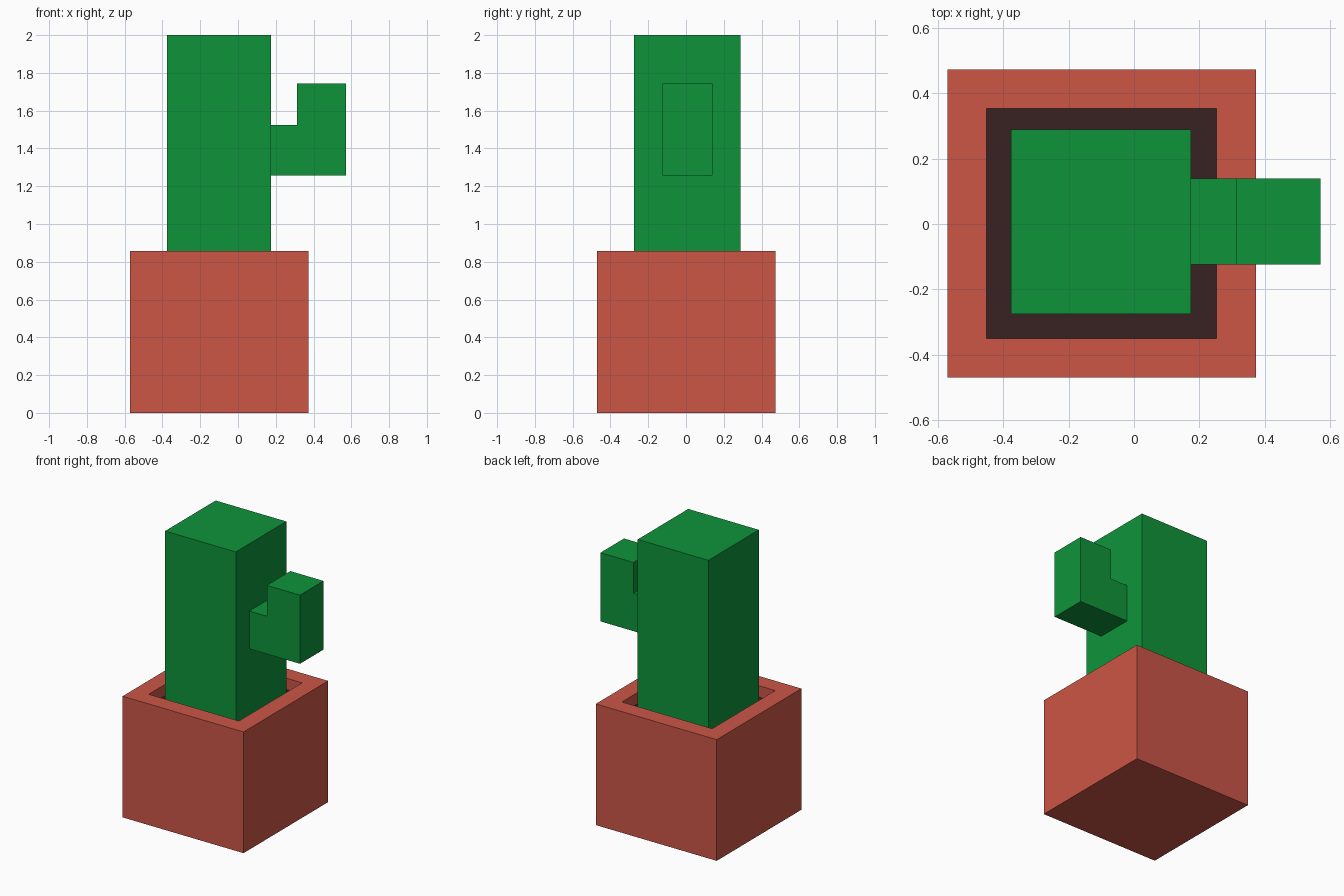
import bpy, bmesh

if "Cube" in bpy.data.objects:
    bpy.data.objects.remove(bpy.data.objects["Cube"])


def material(name, rgb):
    m = bpy.data.materials.new(name)
    m.diffuse_color = (*rgb, 1)
    m.use_nodes = True
    m.node_tree.nodes["Principled BSDF"].inputs["Base Color"].default_value = m.diffuse_color
    return m


TERRACOTTA = material("terracotta", (0.597, 0.093, 0.061))
SOIL = material("dark soil", (0.04, 0.016, 0.016))
GREEN = material("cactus green", (0.0044, 0.296, 0.042))


def prism(name, profile, y0, y1, mats, edit=None):
    """Extrude an (x, z) profile from y0 to y1."""
    bm = bmesh.new()
    face = bm.faces.new([bm.verts.new((x, y0, z)) for x, z in profile])
    new = bmesh.ops.extrude_face_region(bm, geom=[face])["geom"]
    verts = [v for v in new if isinstance(v, bmesh.types.BMVert)]
    bmesh.ops.translate(bm, verts=verts, vec=(0, y1 - y0, 0))
    bmesh.ops.recalc_face_normals(bm, faces=bm.faces)
    if edit:
        edit(bm)
    mesh = bpy.data.meshes.new(name)
    bm.to_mesh(mesh)
    bm.free()
    for m in mats:
        mesh.materials.append(m)
    obj = bpy.data.objects.new(name, mesh)
    bpy.context.collection.objects.link(obj)
    return obj


def rect(x0, x1, z0, z1):
    return [(x0, z0), (x1, z0), (x1, z1), (x0, z1)]


RIM, SOIL_DEPTH, POT_TOP = 0.17, 0.08, 0.856


def hollow(bm):
    # Square opening in the pot top, with soil as its floor
    top = max(bm.faces, key=lambda f: f.calc_center_median().z)
    bmesh.ops.inset_region(bm, faces=[top], thickness=RIM)
    floor = bmesh.ops.extrude_discrete_faces(bm, faces=[top])["faces"][0]
    bmesh.ops.translate(bm, verts=floor.verts, vec=(0, 0, -SOIL_DEPTH))
    floor.material_index = 1


# Pot
prism("pot", rect(-0.572, 0.373, 0, POT_TOP), -0.471, 0.474,
      [TERRACOTTA, SOIL], hollow)

# Cactus trunk, standing on the soil
prism("cactus_trunk", rect(-0.377, 0.175, POT_TOP - SOIL_DEPTH, 2.0),
      -0.275, 0.289, [GREEN])

# L-shaped side arm
prism("cactus_arm",
      [(0.175, 1.258), (0.571, 1.258), (0.571, 1.743),
       (0.312, 1.743), (0.312, 1.525), (0.175, 1.525)],
      -0.124, 0.139, [GREEN])
